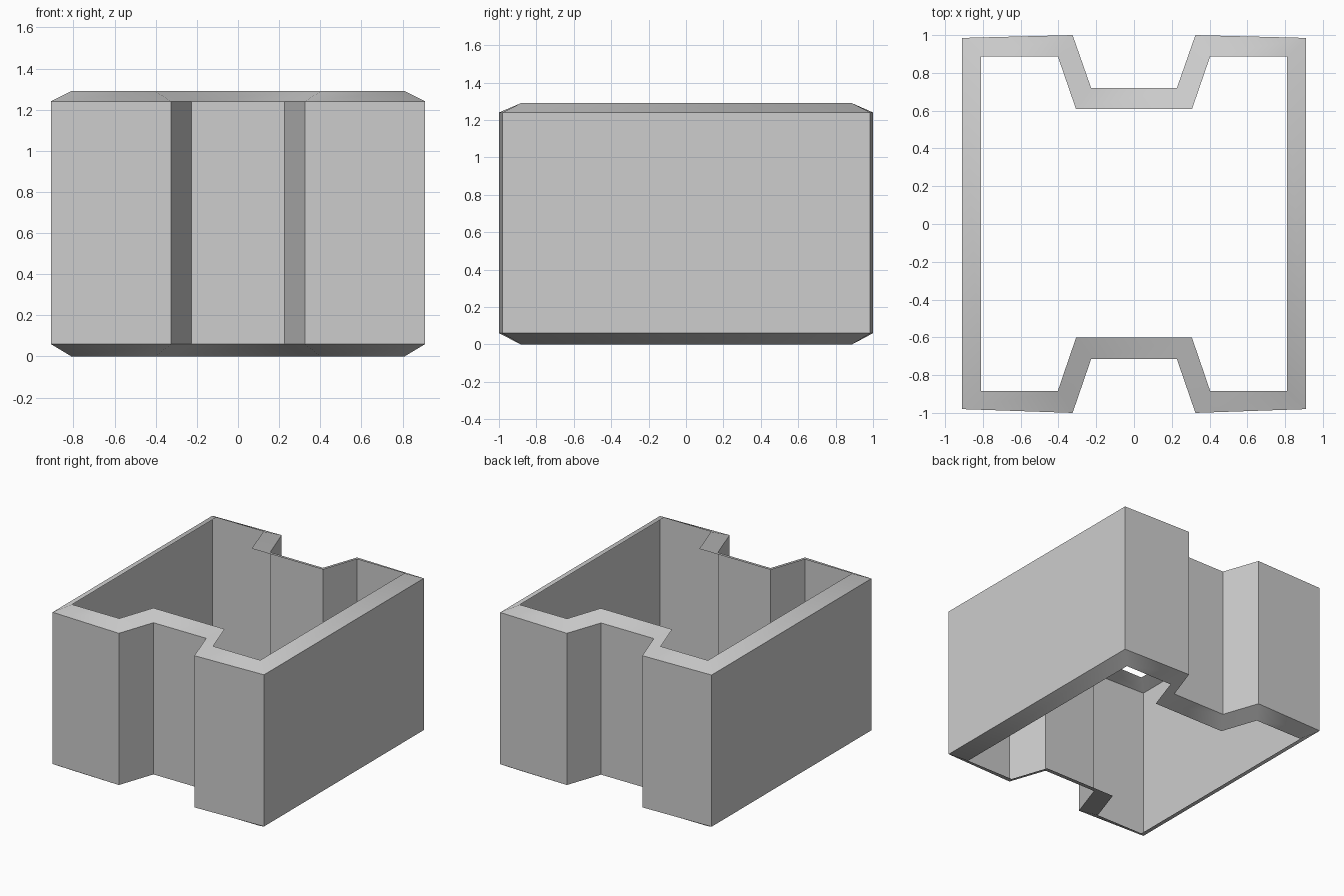
import bpy
import bmesh
import math

cube = bpy.data.objects.get("Cube")
if cube:
    bpy.data.objects.remove(cube, do_unlink=True)

grey = bpy.data.materials.new("light grey")
grey.use_nodes = True
colour = (0.61, 0.61, 0.61, 1)
grey.diffuse_color = colour
grey.node_tree.nodes["Principled BSDF"].inputs["Base Color"].default_value = colour


def outline(back, front):
    """Closed counter-clockwise outline from the +x halves of both ends."""
    front_end = [(-x, y) for x, y in front] + list(reversed(front))
    back_end = back + [(-x, y) for x, y in reversed(back)]
    return front_end + back_end


# Half profiles run from the outer corner to the middle of the recess
outer = outline([(0.91, 0.985), (0.325, 1.0), (0.227, 0.72)],
                [(0.91, -0.98), (0.325, -1.0), (0.227, -0.715)])
inner = outline([(0.81, 0.887), (0.403, 0.887), (0.307, 0.608)],
                [(0.81, -0.883), (0.403, -0.883), (0.307, -0.602)])

# Thin shell: sloping bottom rim, wall and sloping top rim
bm = bmesh.new()
rings = [[bm.verts.new((x, y, z)) for x, y in shape]
         for shape, z in ((inner, 0.0), (outer, 0.06), (outer, 1.24), (inner, 1.29))]
count = len(outer)
for ring, following in zip(rings, rings[1:]):
    for i in range(count):
        j = (i + 1) % count
        bm.faces.new((ring[i], ring[j], following[j], following[i]))

mesh = bpy.data.meshes.new("notched_sleeve")
bm.to_mesh(mesh)
bm.free()
mesh.materials.append(grey)
sleeve = bpy.data.objects.new("notched_sleeve", mesh)
bpy.context.collection.objects.link(sleeve)

# Rims blend around their corners while the walls stay crisp
bpy.ops.object.select_all(action="DESELECT")
sleeve.select_set(True)
bpy.context.view_layer.objects.active = sleeve
bpy.ops.object.shade_smooth_by_angle(angle=math.radians(50))
